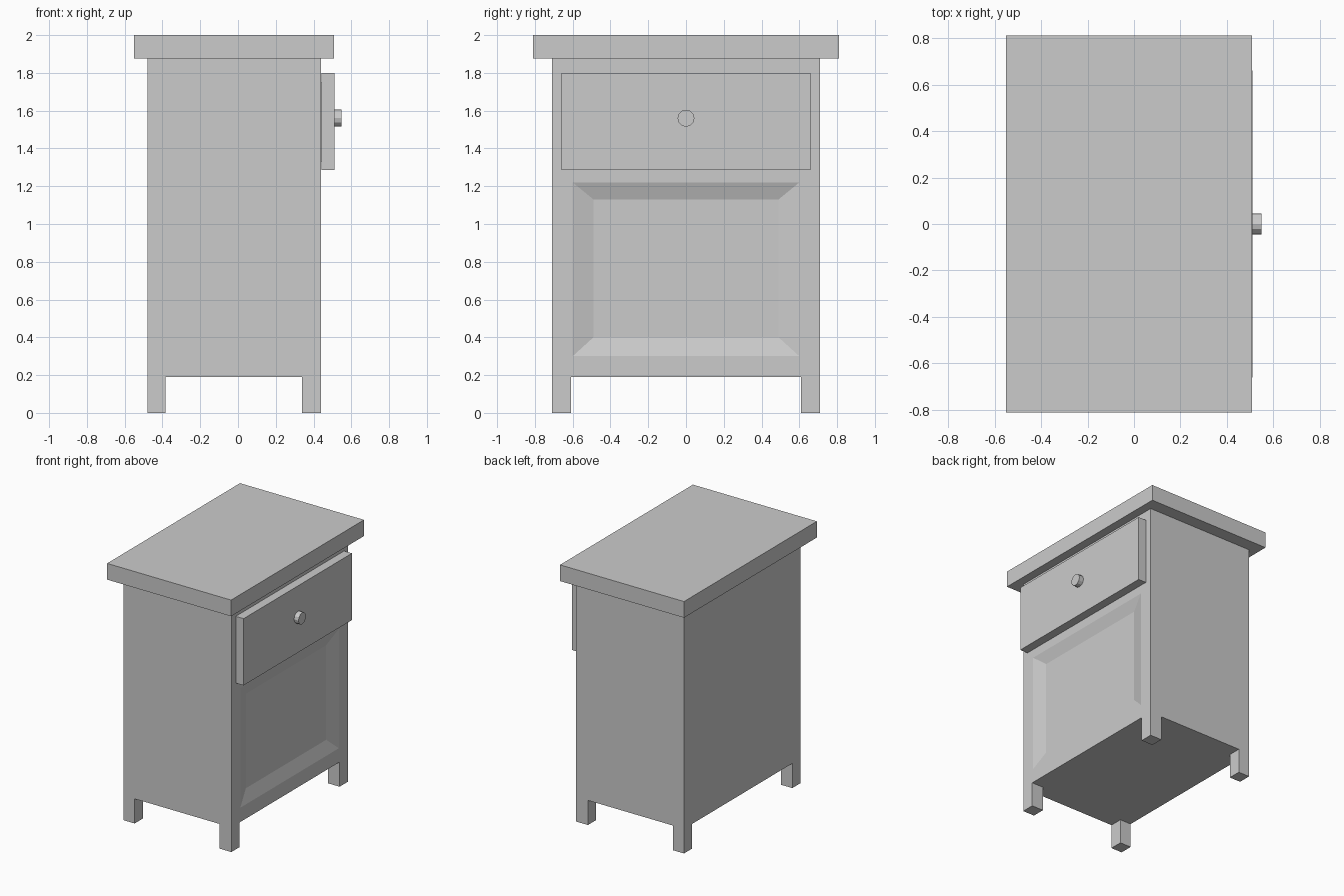
import bpy, bmesh
from math import pi

if "Cube" in bpy.data.objects:
    bpy.data.objects.remove(bpy.data.objects["Cube"])


def add_object(name, bm):
    mesh = bpy.data.meshes.new(name)
    bm.normal_update()
    bm.to_mesh(mesh)
    bm.free()
    obj = bpy.data.objects.new(name, mesh)
    bpy.context.collection.objects.link(obj)
    return obj


def box_bm(x0, x1, y0, y1, z0, z1):
    bm = bmesh.new()
    bmesh.ops.create_cube(bm, size=1)
    for v in bm.verts:
        v.co = (x1 if v.co.x > 0 else x0,
                y1 if v.co.y > 0 else y0,
                z1 if v.co.z > 0 else z0)
    bm.normal_update()
    return bm


def box(name, *bounds):
    return add_object(name, box_bm(*bounds))


def inset_to(bm, face, x, half_y, z0, z1):
    """Inset a front face and fit its inner loop to a given rectangle."""
    mid = face.calc_center_median().z
    bmesh.ops.inset_individual(bm, faces=[face], thickness=0.02)
    for v in face.verts:
        v.co = (x, half_y if v.co.y > 0 else -half_y, z1 if v.co.z > mid else z0)


# Cabinet body with a shallow sunken panel on the drawer side
body = box_bm(-0.48, 0.44, -0.71, 0.71, 0.19, 1.875)
front = max(body.faces, key=lambda f: f.normal.x)
inset_to(body, front, 0.44, 0.60, 0.30, 1.22)
inset_to(body, front, 0.41, 0.49, 0.40, 1.13)
add_object("cabinet_body", body)

# Overhanging top
box("table_top", -0.55, 0.508, -0.81, 0.81, 1.875, 2.0)

# Square legs, flush with the body corners
for end, x0, x1 in (("back", -0.48, -0.385), ("front", 0.34, 0.44)):
    for side, y0, y1 in (("left", -0.71, -0.61), ("right", 0.61, 0.71)):
        box(f"{end}_{side}_leg", x0, x1, y0, y1, 0.0, 0.19)

# Drawer front on a thin backing
box("drawer_backing", 0.43, 0.445, -0.61, 0.61, 1.33, 1.75)
box("drawer_front", 0.443, 0.51, -0.66, 0.66, 1.285, 1.80)

# Round drawer knob
bpy.ops.mesh.primitive_cylinder_add(vertices=12, radius=0.045, depth=0.045,
                                    location=(0.5255, 0, 1.56), rotation=(0, pi / 2, 0))
bpy.context.object.name = "drawer_knob"
